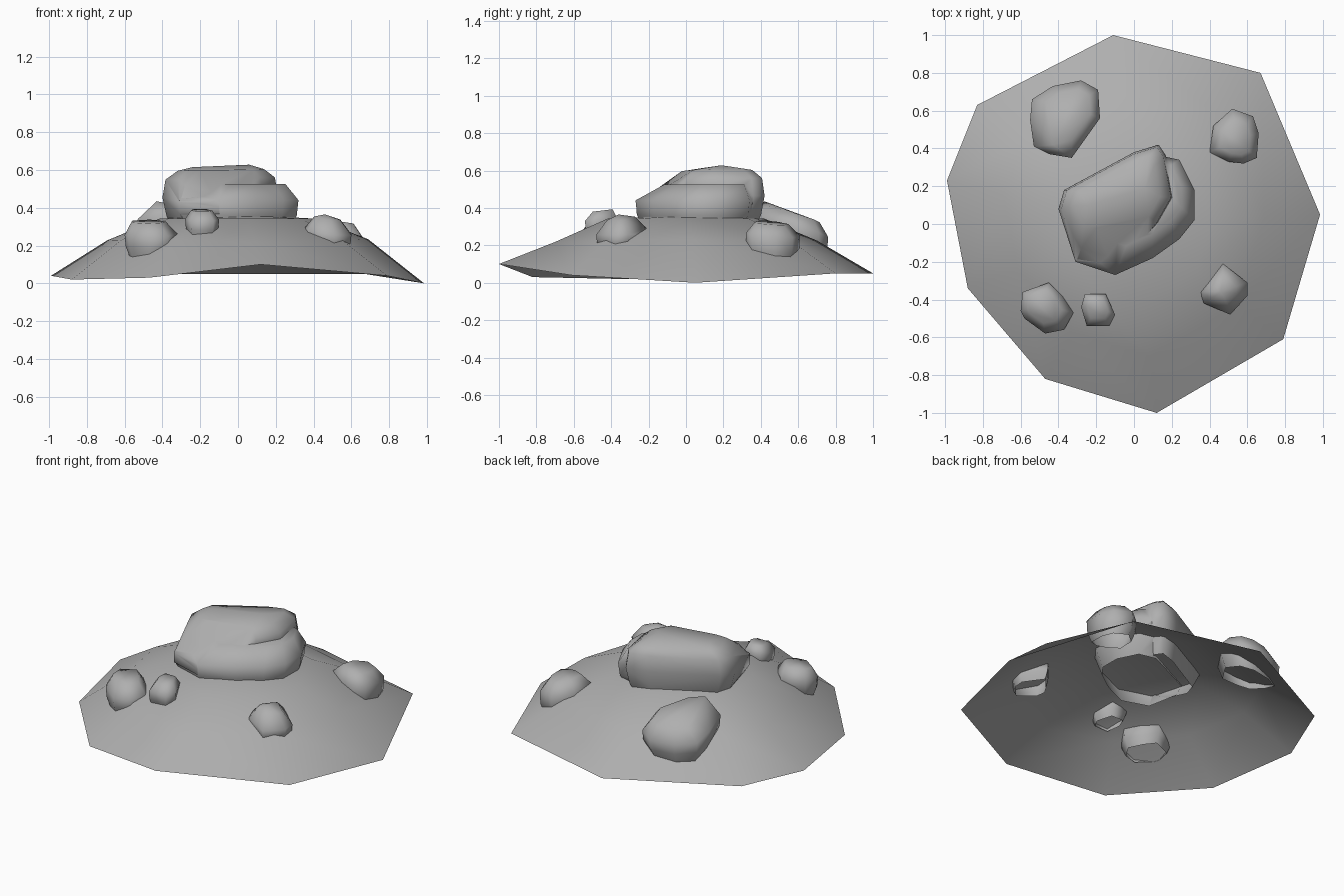
import bpy, bmesh, math

if "Cube" in bpy.data.objects:
    bpy.data.objects.remove(bpy.data.objects["Cube"])

stone = bpy.data.materials.new("stone_grey")
stone.diffuse_color = (0.43, 0.43, 0.43, 1)
stone.use_nodes = True
stone.node_tree.nodes["Principled BSDF"].inputs["Base Color"].default_value = stone.diffuse_color


def smooth(ob, angle):
    bpy.ops.object.select_all(action='DESELECT')
    ob.select_set(True)
    bpy.context.view_layer.objects.active = ob
    bpy.ops.object.shade_smooth_by_angle(angle=math.radians(angle))


def finish(name, bm, angle):
    me = bpy.data.meshes.new(name)
    bm.to_mesh(me)
    bm.free()
    me.materials.append(stone)
    ob = bpy.data.objects.new(name, me)
    bpy.context.collection.objects.link(ob)
    smooth(ob, angle)
    return ob


def rock(name, outline, layers, tilt=(0, 0), extra=(), hollow=True):
    """Convex rock: the outline stacked as (z, scale, dx, dy) layers on a tilted plane, plus extra corners."""
    cx = sum(p[0] for p in outline) / len(outline)
    cy = sum(p[1] for p in outline) / len(outline)
    bm = bmesh.new()
    for z, s, dx, dy in layers:
        for x, y in outline:
            px, py = (x - cx) * s + dx, (y - cy) * s + dy
            bm.verts.new((cx + px, cy + py, z + tilt[0] * px + tilt[1] * py))
    base = set(bm.verts[:len(outline)])
    for p in extra:
        bm.verts.new(p)
    bmesh.ops.convex_hull(bm, input=bm.verts[:])
    bmesh.ops.recalc_face_normals(bm, faces=bm.faces)
    if hollow:  # open underside
        under = [f for f in bm.faces if all(v in base for v in f.verts)]
        bmesh.ops.delete(bm, geom=under, context='FACES')
    loose = [v for v in bm.verts if not v.link_faces]
    bmesh.ops.delete(bm, geom=loose, context='VERTS')
    bmesh.ops.dissolve_limit(bm, angle_limit=math.radians(3), verts=bm.verts[:], edges=bm.edges[:])
    return finish(name, bm, 75)


# Mound: open-bottomed shell with an uneven nine-sided rim
rim = [(-.11, 1, .05), (.67, .8, .05), (.985, .05, 0), (.79, -.61, .04), (.12, -1, .10),
       (-.47, -.82, .03), (-.88, -.34, .02), (-.99, .23, .04), (-.83, .63, .05)]
bm = bmesh.new()
rings = [[bm.verts.new(p) for p in rim],
         [bm.verts.new((x * .7, y * .7, .233 - z * .15)) for x, y, z in rim],
         [bm.verts.new((x * .42, y * .42, .342)) for x, y, z in rim]]
for a, b in zip(rings, rings[1:]):
    for i in range(len(rim)):
        j = (i + 1) % len(rim)
        bm.faces.new((a[i], a[j], b[j], b[i]))
peak = bm.verts.new((0, .05, .365))
for i in range(len(rim)):
    bm.faces.new((rings[2][i], rings[2][(i + 1) % len(rim)], peak))
bmesh.ops.recalc_face_normals(bm, faces=bm.faces)
mound = finish("mound", bm, 80)
if sum(p.normal.z for p in mound.data.polygons) < 0:
    mound.data.flip_normals()

# Summit: a tall block with a sloping front, fused with a lower boulder
block = rock("summit_block",
     [(-.40, .08), (-.37, .18), (0, .38), (.13, .42), (.17, .36), (.21, .14), (.13, 0), (-.24, -.08), (-.33, -.08)],
     [(.25, .74, 0, 0), (.36, .93, 0, 0), (.46, 1, 0, 0), (.555, .95, 0, 0), (.6, .75, 0, 0)], (.02, 0),
     [(-.31, -.2, .37), (-.31, -.2, .43), (-.1, -.265, .37), (-.1, -.265, .41), (-.28, -.13, .52),
      (.06, .19, .628), (-.24, .1, .615)], hollow=False)
summit = rock("summit_boulder",
     [(-.36, .05), (-.31, -.2), (-.1, -.27), (.1, -.18), (.24, -.08), (.32, .02), (.32, .18), (.24, .34), (.1, .37), (-.3, .18)],
     [(.24, .78, 0, 0), (.36, .97, 0, 0), (.44, 1, 0, 0), (.525, .7, .02, .06)], hollow=False)
fuse = summit.modifiers.new("fuse", 'BOOLEAN')
fuse.operation = 'UNION'
fuse.object = block
bpy.context.view_layer.objects.active = summit
bpy.ops.object.modifier_apply(modifier=fuse.name)
bpy.data.objects.remove(block)
bm = bmesh.new()
bm.from_mesh(summit.data)
under = [f for f in bm.faces if f.normal.z < -.9 and f.calc_center_median().z < .28]
bmesh.ops.delete(bm, geom=under, context='FACES')
bm.to_mesh(summit.data)
bm.free()
smooth(summit, 75)

# Loose rocks around the slope
rock("back_left_rock",
     [(-.55, .55), (-.54, .66), (-.43, .73), (-.28, .76), (-.19, .71), (-.18, .56), (-.33, .35), (-.45, .37), (-.53, .41)],
     [(.16, .82, 0, 0), (.24, .98, 0, 0), (.30, 1, 0, 0), (.365, .66, .02, .02)], (.08, -.33),
     [(-.43, .42, .435)])
rock("back_right_rock",
     [(.40, .38), (.42, .52), (.52, .61), (.63, .57), (.66, .48), (.65, .35), (.58, .32), (.5, .33)],
     [(.12, .8, 0, 0), (.18, .97, 0, 0), (.26, 1, 0, 0), (.32, .62, 0, 0)], (-.12, -.08))
rock("front_right_rock",
     [(.35, -.36), (.39, -.3), (.47, -.21), (.6, -.31), (.6, -.38), (.51, -.48), (.37, -.42)],
     [(.185, .82, 0, 0), (.235, .97, 0, 0), (.275, 1, 0, 0), (.345, .55, 0, 0)], (-.14, .1),
     [(.46, -.36, .365)])
rock("front_left_rock",
     [(-.6, -.46), (-.59, -.36), (-.45, -.31), (-.38, -.38), (-.32, -.47), (-.37, -.56), (-.47, -.58), (-.58, -.5)],
     [(.145, .8, 0, 0), (.2, .96, 0, 0), (.26, 1, 0, 0), (.325, .65, -.01, .01)], (.02, .12))
rock("small_front_rock",
     [(-.28, -.44), (-.26, -.37), (-.15, -.37), (-.1, -.48), (-.13, -.54), (-.25, -.54)],
     [(.245, .78, 0, 0), (.29, .95, 0, 0), (.34, 1, 0, 0), (.385, .62, 0, .01)], (0, .12))
